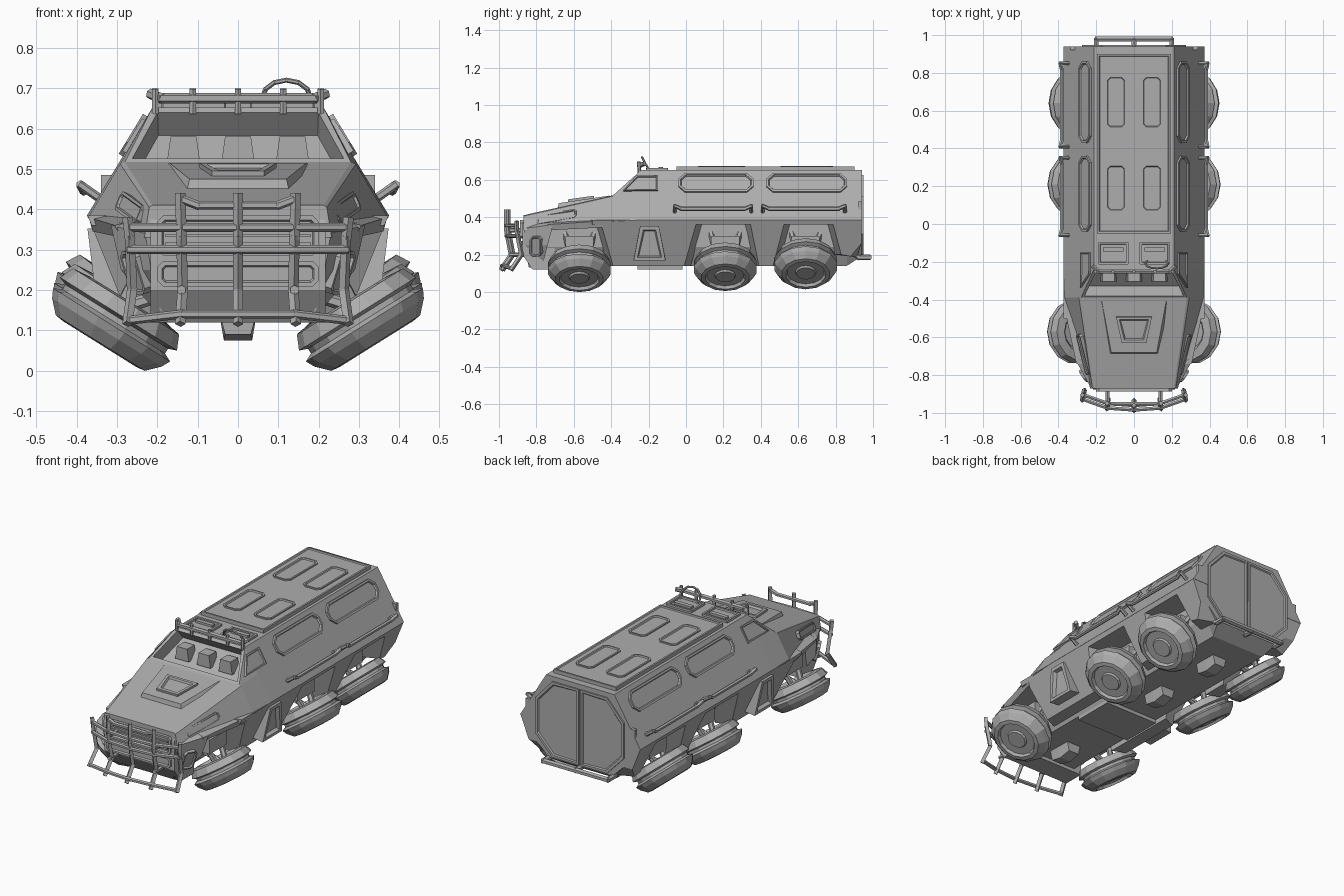
import bpy, bmesh, math
from mathutils import Vector, Matrix

cube = bpy.data.objects.get("Cube")
if cube:
    bpy.data.objects.remove(cube, do_unlink=True)

GREY = (0.42, 0.42, 0.42, 1)
mat = bpy.data.materials.new("armour_grey")
mat.use_nodes = True
mat.diffuse_color = GREY
bsdf = next(n for n in mat.node_tree.nodes if n.type == 'BSDF_PRINCIPLED')
bsdf.inputs["Base Color"].default_value = GREY
bsdf.inputs["Roughness"].default_value = 0.7


def finish(name, bm, mirror=False):
    if mirror:  # reflected copy on the other side
        twin = bmesh.ops.duplicate(bm, geom=bm.verts[:] + bm.edges[:] + bm.faces[:])["geom"]
        for v in twin:
            if isinstance(v, bmesh.types.BMVert):
                v.co.x = -v.co.x
    bmesh.ops.recalc_face_normals(bm, faces=bm.faces[:])
    me = bpy.data.meshes.new(name)
    bm.to_mesh(me)
    bm.free()
    me.materials.append(mat)
    ob = bpy.data.objects.new(name, me)
    bpy.context.scene.collection.objects.link(ob)
    return ob


def loft_bm(rings):
    bm = bmesh.new()
    vs = [[bm.verts.new(p) for p in r] for r in rings]
    n = len(vs[0])
    for a, b in zip(vs, vs[1:]):
        for i in range(n):
            j = (i + 1) % n
            bm.faces.new((a[i], a[j], b[j], b[i]))
    bm.faces.new(vs[0])
    bm.faces.new(vs[-1])
    bmesh.ops.recalc_face_normals(bm, faces=bm.faces[:])
    return bm


def both(y, half):
    """Full ring at y from a half outline listed top to bottom."""
    return [(x, y, z) for x, z in half] + [(-x, y, z) for x, z in reversed(half)]


def plate(name, pts, o, u, v, thick=0.012, rim=0.012, depth=0.009, mirror=False, base=0.01):
    """Raised plate with a recessed middle, drawn in the plane o, u, v."""
    o, u, v = Vector(o), Vector(u).normalized(), Vector(v).normalized()
    n = u.cross(v).normalized()
    flat = [o + u * a + v * b for a, b in pts]
    bm = loft_bm([[p - n * base for p in flat], [p + n * thick for p in flat]])
    if rim:
        top = max(bm.faces, key=lambda f: f.calc_center_median().dot(n))
        bmesh.ops.inset_region(bm, faces=[top], thickness=rim, depth=0)
        bmesh.ops.inset_region(bm, faces=[top], thickness=rim * 0.4, depth=-depth)
    return finish(name, bm, mirror)


def octa(cu, cv, hu, hv, c):
    q = [(hu, hv - c), (hu - c, hv), (c - hu, hv), (-hu, hv - c),
         (-hu, c - hv), (c - hu, -hv), (hu - c, -hv), (hu, c - hv)]
    return [(cu + a, cv + b) for a, b in q]


def box(name, c, s, mirror=False):
    bm = bmesh.new()
    bmesh.ops.create_cube(bm, size=1, matrix=Matrix.Translation(c) @ Matrix.Diagonal((*s, 1)))
    return finish(name, bm, mirror)


def tubes(name, paths, r, mirror=False, sides=6):
    bm = bmesh.new()
    for path in paths:
        for a, b in zip(path, path[1:]):
            a, b = Vector(a), Vector(b)
            d = b - a
            m = Matrix.Translation((a + b) / 2) @ d.to_track_quat('Z', 'Y').to_matrix().to_4x4()
            bmesh.ops.create_cone(bm, cap_ends=True, segments=sides, radius1=r, radius2=r,
                                  depth=d.length + r * 0.8, matrix=m)
    return finish(name, bm, mirror)


X, Y, Z = Vector((1, 0, 0)), Vector((0, 1, 0)), Vector((0, 0, 1))
SLOPE_O, SLOPE_V = (0.374, 0, 0.385), (-0.162, 0, 0.267)   # upper side plane

# Upper hull with cab and bonnet, windscreen opened as a recess
main = [(0.212, 0.652), (0.291, 0.522), (0.374, 0.385)]
hull = loft_bm([both(-0.87, [(0.212, 0.41), (0.22, 0.405), (0.232, 0.33)]),
                both(-0.39, [(0.28, 0.517), (0.292, 0.512), (0.372, 0.378)]),
                both(-0.24, main), both(0.94, main)])
screen = max((f for f in hull.faces if abs(f.calc_center_median().y + 0.315) < 0.03),
             key=lambda f: f.calc_center_median().z - abs(f.calc_center_median().x))
bmesh.ops.inset_region(hull, faces=[screen], thickness=0.022, depth=0)
bmesh.ops.inset_region(hull, faces=[screen], thickness=0.003, depth=-0.075)
finish("upper_hull", hull)
for i in (-1, 0, 1):
    finish("dashboard_pod", loft_bm([[(i * 0.135 + s * w, y, z) for s, y in
                                      ((-1, -0.305), (1, -0.305), (1, -0.24), (-1, -0.24))]
                                     for w, z in ((0.042, 0.51), (0.032, 0.58))]))

# Lower hull, nose and belly
low = [(0.22, 0.39), (0.22, 0.24), (0.17, 0.14)]
finish("lower_hull", loft_bm([both(-0.78, low), both(0.86, low),
                              both(0.938, [(0.30, 0.39), (0.28, 0.27), (0.20, 0.19)])]))
nose = [(-0.86, 0.405), (-0.875, 0.36), (-0.875, 0.2), (-0.82, 0.12), (-0.7, 0.12), (-0.7, 0.4)]
finish("nose_block", loft_bm([[(x, y, z) for y, z in nose] for x in (-0.217, 0.217)]))
finish("nose_cheek", loft_bm([
    [(0.19, -0.865, 0.37), (0.23, -0.865, 0.34), (0.215, -0.865, 0.25), (0.19, -0.84, 0.13)],
    [(0.19, -0.73, 0.40), (0.315, -0.71, 0.36), (0.29, -0.74, 0.25), (0.19, -0.77, 0.13)]]), True)
plate("cheek_lamp", octa(0, 0, 0.035, 0.055, 0.015), (0.252, -0.80, 0.245),
      (0.08, 0.125, 0), (0.03, 0, 0.1), rim=0.008, mirror=True)
box("belly_plate", (0, -0.14, 0.135), (0.34, 0.24, 0.03))
for y in (-0.57, 0.21, 0.64):
    finish("differential", loft_bm([both(y - 0.07, [(0.05, 0.16), (0.032, 0.09)]),
                                    both(y, [(0.05, 0.16), (0.035, 0.075)]),
                                    both(y + 0.07, [(0.05, 0.16), (0.032, 0.09)])]))

# Armoured skirts, leaning in and bevelled towards the wheel arches
skirts = {"front_skirt": [(-0.46, 0.385), (-0.39, 0.14), (-0.01, 0.14), (0.06, 0.385)],
          "middle_skirt": [(0.34, 0.385), (0.39, 0.14), (0.465, 0.14), (0.53, 0.385)],
          "rear_skirt": [(0.78, 0.385), (0.83, 0.2), (0.88, 0.19), (0.938, 0.26), (0.938, 0.385)],
          "arch_strip": [(-0.5, 0.385), (-0.5, 0.36), (0.938, 0.36), (0.938, 0.385)]}
for name, side in skirts.items():
    mid = sum(y for y, z in side) / len(side)
    inner = [(0.2, min(y + math.copysign(0.035, y - mid), 0.938), z) for y, z in side]
    outer = [(0.275 + (z - 0.14) * 0.40, y, z) for y, z in side]
    finish(name, loft_bm([inner, outer]), True)
finish("front_arch_strip", loft_bm([
    [(0.2, -0.74, 0.39), (0.305, -0.74, 0.36), (0.29, -0.74, 0.33), (0.2, -0.74, 0.33)],
    [(0.2, -0.44, 0.39), (0.37, -0.44, 0.38), (0.36, -0.44, 0.345), (0.2, -0.44, 0.345)]]), True)
plate("side_step", [(-0.28, 0.03), (-0.11, 0.03), (-0.145, 0.215), (-0.245, 0.215)],
      (0.335, 0, 0.14), Y, (0.03, 0, 0.245), 0.012, 0.026, 0.02, True, 0.07)

# Side windows and grab rails
for y0, y1 in ((-0.04, 0.36), (0.43, 0.86)):
    plate("side_window", octa((y0 + y1) / 2, 0.229, (y1 - y0) / 2, 0.058, 0.035),
          SLOPE_O, Y, SLOPE_V, mirror=True)
    a, b = y0 - 0.02, y1 - 0.01
    tubes("grab_rail", [[(0.34, a, 0.425), (0.39, a, 0.46), (0.382, a + 0.035, 0.445),
                         (0.382, b - 0.035, 0.445), (0.39, b, 0.46), (0.34, b, 0.425)]], 0.011, True)
plate("cab_window", [(-0.335, 0.182), (-0.15, 0.182), (-0.15, 0.276), (-0.265, 0.276)],
      SLOPE_O, Y, SLOPE_V, 0.008, 0.01, 0.007, True)

# Roof panel, hatches, light bar and ring
plate("roof_panel", [(-0.195, -0.05), (0.195, -0.05), (0.195, 0.9), (-0.195, 0.9)],
      (0, 0, 0.652), X, Y, 0.02, 0.014, 0.005)
for y, h in ((0.19, 0.125), (0.645, 0.14)):
    plate("roof_hatch", octa(0.095, y, 0.055, h, 0.02), (0, 0, 0.665), X, Y,
          0.009, 0.01, 0.006, True)
plate("cab_hatch", octa(0.11, -0.155, 0.08, 0.06, 0.004), (0, 0, 0.652), X, Y, mirror=True)
plate("hatch_handle", octa(0.11, -0.135, 0.055, 0.012, 0.004), (0, 0, 0.655), X, Y, 0.012, 0, mirror=True)
tubes("roof_bar", [[(-0.215, -0.225, 0.685), (-0.19, -0.25, 0.675), (0.19, -0.25, 0.675),
                    (0.215, -0.225, 0.685)]], 0.013)
tubes("roof_bar_posts", [[(x, -0.25, 0.64), (x, -0.252, 0.695)]
                         for x in (-0.205, -0.112, 0, 0.112, 0.205)], 0.009)
ring = [(0.12 + 0.06 * math.cos(t), -0.21 - 0.025 * math.sin(t), 0.675 + 0.045 * math.sin(t))
        for t in (i * math.pi / 6 for i in range(13))]
tubes("roof_ring", [ring], 0.006)

# Bonnet scoop, headlamps and grille
scoop = loft_bm([[(-0.2, -0.40, 0.49), (0.2, -0.40, 0.49), (0.13, -0.69, 0.43), (-0.13, -0.69, 0.43)],
                 [(-0.17, -0.41, 0.515), (0.17, -0.41, 0.515), (0.12, -0.68, 0.475), (-0.12, -0.68, 0.475)]])
finish("bonnet_panel", scoop)
plate("bonnet_scoop", [(-0.095, 0.07), (0.095, 0.07), (0.065, -0.07), (-0.065, -0.07)],
      (0, -0.56, 0.493), X, (0, 1, 0.14), 0.012, 0.022, 0.01)
plate("headlamp", octa(0, 0, 0.11, 0.025, 0.012), (0.265, -0.69, 0.402),
      (0.11, 0.45, 0.08), (-0.042, 0, 0.095), 0.008, 0.008, 0.006, mirror=True)
plate("lower_grille", octa(0, 0.24, 0.2, 0.032, 0.015), (0, -0.875, 0), X, Z)
plate("upper_grille", octa(0, 0.335, 0.2, 0.05, 0.015), (0, -0.875, 0), X, Z)
for z in (0.315, 0.335, 0.355):
    box("grille_slat", (0, -0.88, z), (0.36, 0.012, 0.008))

# Bull bar
outline = [(-0.268, -0.905), (-0.14, -0.95), (0, -0.96), (0.14, -0.95), (0.268, -0.905)]
bars = [[(x, y, z) for x, y in outline] for z in (0.355, 0.30)]
bars.append([(x, y - 0.024, 0.125 + 0.015 * (abs(x) < 0.2)) for x, y in outline])
bars.append([(-0.14, -0.95, 0.425), (-0.10, -0.953, 0.41), (0.10, -0.953, 0.41), (0.14, -0.95, 0.425)])
tubes("bull_bar_rails", bars, 0.011)
posts = [[(x * 1.02, y, 0.435 - 0.06 * (abs(x) > 0.2)), (x, y, 0.33), (x * 0.98, y + 0.025, 0.2),
          (x * 1.02, y - 0.028, 0.12)] for x, y in outline]
tubes("bull_bar_posts", posts, 0.013, sides=4)
tubes("bull_bar_mounts", [[(0.14, -0.86, z), (0.14, -0.94, z)] for z in (0.2, 0.33)], 0.012, True)

# Rear doors, step and lamps
plate("rear_door", [(-0.005, 0.2), (-0.005, 0.625), (-0.17, 0.625), (-0.275, 0.51),
                    (-0.275, 0.31), (-0.17, 0.2)], (0, 0.94, 0), -X, Z, 0.008, 0.016, 0.006, True)
tubes("rear_step", [[(-0.2, 0.98, 0.185), (0.2, 0.98, 0.185)]]
      + [[(x, 0.88, 0.215), (x, 0.925, 0.185), (x, 0.98, 0.185)] for x in (-0.2, 0, 0.2)], 0.015)
box("tail_lamp", (0.325, 0.93, 0.46), (0.03, 0.02, 0.05), True)

# Tilted wheels and suspension
TYRE = [(0, 0.06), (0.05, 0.06), (0.056, 0.05), (0.1, 0.05), (0.108, 0.066), (0.13, 0.063),
        (0.16, 0.032), (0.171, 0.01), (0.15, 0), (0.15, -0.014), (0.171, -0.022),
        (0.155, -0.058), (0.11, -0.063), (0.09, -0.035), (0, -0.035)]
for name, y, z, tilt in (("front", -0.57, 0.122, 32), ("middle", 0.21, 0.13, 34), ("rear", 0.64, 0.145, 39)):
    place = Matrix.Translation((0.308, y, z)) @ Matrix.Rotation(math.radians(180 - tilt), 4, 'Y')
    bm = bmesh.new()
    vs = [bm.verts.new((r, 0, a)) for r, a in TYRE]
    es = [bm.edges.new(p) for p in zip(vs, vs[1:])]
    bmesh.ops.spin(bm, geom=vs + es, cent=(0, 0, 0), axis=(0, 0, 1), angle=2 * math.pi, steps=14)
    bmesh.ops.remove_doubles(bm, verts=bm.verts[:], dist=0.0005)
    bm.transform(place)
    finish(name + "_wheel", bm, True)
    hub = place @ Vector((0, 0, -0.04))
    tubes(name + "_arms", [[(0.2, y + d, 0.33), (hub.x, y + d * 0.5, hub.z + 0.01)] for d in (-0.08, 0.08)]
          + [[(0.15, y, 0.2), hub]], 0.016, True)
    box(name + "_spring_block", (0.235, y, 0.26), (0.08, 0.15, 0.08), True)
